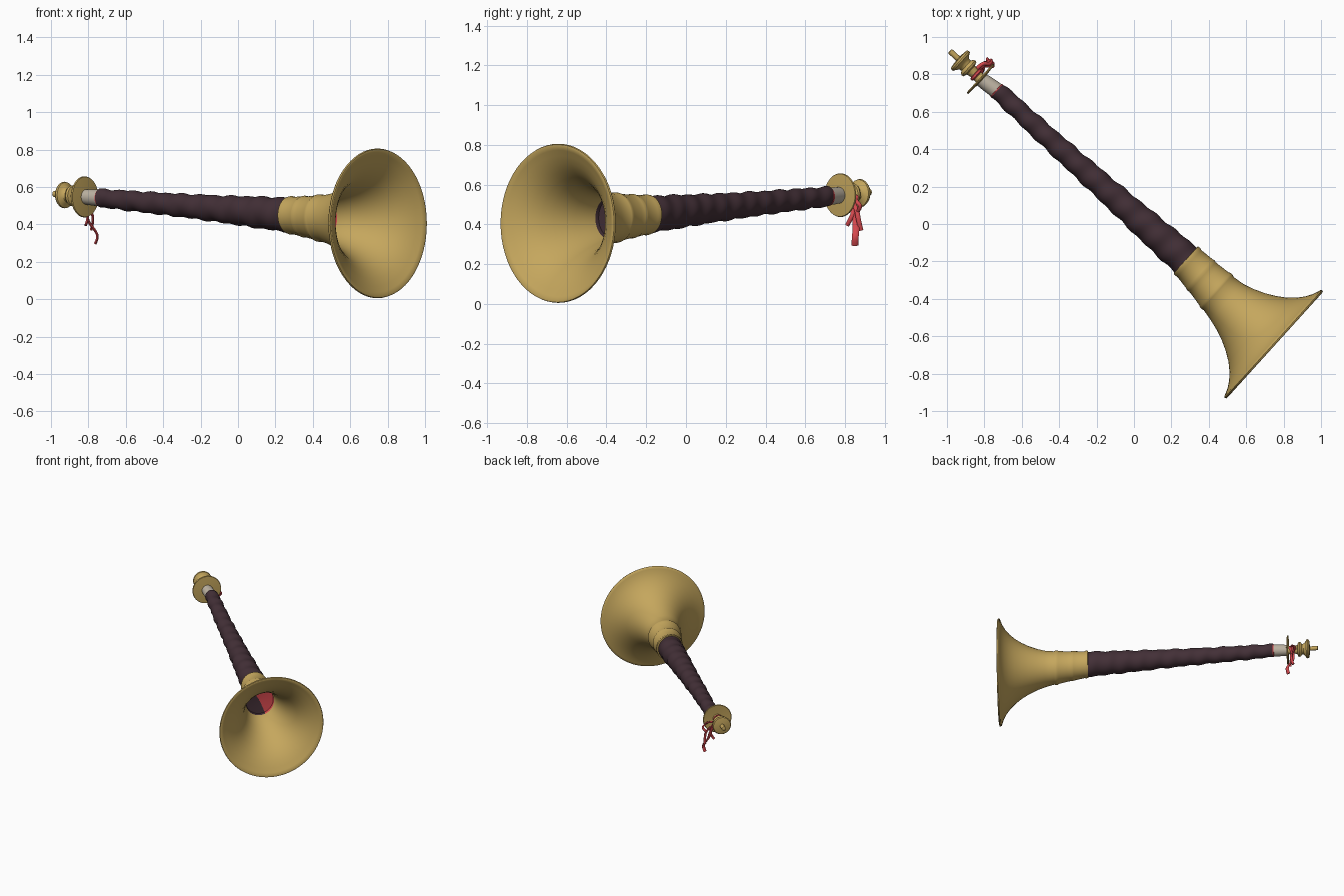
import bpy, bmesh, math
from mathutils import Vector

if "Cube" in bpy.data.objects:
    bpy.data.objects.remove(bpy.data.objects["Cube"])

# ---- colours ----
def material(name, rgb):
    m = bpy.data.materials.new(name)
    m.diffuse_color = (*rgb, 1)
    m.use_nodes = True
    m.node_tree.nodes["Principled BSDF"].inputs["Base Color"].default_value = m.diffuse_color
    return m

GOLD = material("brass gold", (0.56, 0.385, 0.11))
PLUM = material("dark plum", (0.056, 0.029, 0.038))
IVORY = material("ivory", (0.52, 0.46, 0.37))
RED = material("ribbon red", (0.66, 0.065, 0.075))

# ---- long axis: tip of mouthpiece to bell rim, slightly bowed ----
LENGTH = 2.335
TIP = Vector((-0.985, 0.925, 0.562))
ALONG = Vector((0.741, -0.671, -0.067))
SIDE = Vector((0.671, 0.741, 0))
UP = Vector((0, 0, 1))
BOW = [(0, 0), (0.22, 0), (0.35, 0.014), (0.7, 0.010), (1.3, 0.014),
       (1.69, 0.019), (2.0, 0), (2.4, 0)]

def lerp(table, t):
    for (a, va), (b, vb) in zip(table, table[1:]):
        if t <= b:
            return va + (vb - va) * (t - a) / (b - a)
    return table[-1][1]

def centre(t):
    return TIP + ALONG * t + SIDE * lerp(BOW, t)

def turned(name, profile, mats, sides=48, cap_start=True, cap_end=True, lump=None, angle=40):
    """Turn a profile of (distance along axis, radius) around the bowed axis."""
    bm = bmesh.new()
    rings = []
    for t, r in profile:
        ring = []
        for i in range(sides):
            a = math.tau * i / sides
            q = r + (lump(t, a) if lump else 0)
            ring.append(bm.verts.new(centre(t) + SIDE * (0.97 * q * math.cos(a)) + UP * (q * math.sin(a))))
        rings.append(ring)
    for p, q in zip(rings, rings[1:]):
        for i in range(sides):
            j = (i + 1) % sides
            bm.faces.new((p[i], p[j], q[j], q[i]))
    if cap_start:
        bm.faces.new(rings[0][::-1])
    if cap_end:
        bm.faces.new(rings[-1])
    bmesh.ops.recalc_face_normals(bm, faces=bm.faces)
    return finish(name, bm, mats, angle)

def finish(name, bm, mats, angle=40):
    me = bpy.data.meshes.new(name)
    bm.to_mesh(me)
    bm.free()
    for m in mats:
        me.materials.append(m)
    ob = bpy.data.objects.new(name, me)
    bpy.context.collection.objects.link(ob)
    bpy.ops.object.select_all(action='DESELECT')
    ob.select_set(True)
    bpy.context.view_layer.objects.active = ob
    bpy.ops.object.shade_smooth_by_angle(angle=math.radians(angle))
    return ob

# ---- mouthpiece: stem, two turned knobs and a waist ----
turned("mouthpiece", [
    (0.0, 0.012), (0.003, 0.016), (0.06, 0.016), (0.062, 0.045), (0.066, 0.065),
    (0.075, 0.071), (0.085, 0.069), (0.092, 0.055), (0.105, 0.040), (0.118, 0.038),
    (0.125, 0.050), (0.135, 0.056), (0.146, 0.052), (0.152, 0.034), (0.175, 0.028),
    (0.21, 0.030), (0.23, 0.035)], [GOLD], 32)

# ---- lip disc, slightly dished ----
turned("lip_disc", [(0.222, 0.03), (0.216, 0.106), (0.221, 0.110), (0.227, 0.107),
                    (0.233, 0.03)], [GOLD], 40)

# ---- ivory neck with a thin red binding ----
turned("neck", [(0.225, 0.040), (0.27, 0.043), (0.345, 0.045)], [IVORY], 32)
turned("neck_binding", [(0.322, 0.040), (0.325, 0.0475), (0.333, 0.0475), (0.336, 0.040)], [RED], 32)

# ---- wrapped tube with spiral lumps ----
TUBE = [(0.33, 0.049), (0.6, 0.055), (0.9, 0.062), (1.2, 0.072), (1.5, 0.086), (1.70, 0.093)]
def wrap(t, a):
    return 0.0032 * math.sin(math.tau * t / 0.115 + a) + 0.0018 * math.sin(math.tau * t / 0.19 - 2 * a)
turned("wrapped_tube", [(0.33 + 1.37 * i / 96, lerp(TUBE, 0.33 + 1.37 * i / 96)) for i in range(97)],
       [PLUM], 36, lump=wrap)

# ---- bell: ringed collar, flare, rolled rim, then the hollow inside ----
OUTER = [(1.685, 0.088), (1.686, 0.100), (1.70, 0.103), (1.712, 0.099), (1.79, 0.108),
         (1.80, 0.112), (1.812, 0.109), (1.84, 0.112), (1.90, 0.121), (1.912, 0.127),
         (1.925, 0.127), (1.937, 0.123), (2.0, 0.134), (2.06, 0.152), (2.12, 0.177),
         (2.17, 0.204), (2.22, 0.238), (2.26, 0.275), (2.29, 0.312), (2.312, 0.350),
         (2.324, 0.382), (2.328, 0.395), (2.335, 0.400), (2.343, 0.397)]
INNER = [(2.345, 0.388), (2.334, 0.368), (2.318, 0.338), (2.295, 0.299), (2.26, 0.258),
         (2.22, 0.222), (2.17, 0.190), (2.12, 0.163), (2.06, 0.139), (2.0, 0.121),
         (1.95, 0.112), (1.90, 0.107)]
turned("bell", OUTER + INNER, [GOLD], 64, cap_start=False, cap_end=False, angle=50)

# ---- lining deep in the bell, plum on one side and red on the other ----
lining = turned("bell_lining", [(1.945, 0.109), (1.925, 0.106), (1.92, 0.05), (1.918, 0.004)],
                [PLUM, RED], 32, cap_start=False)
for p in lining.data.polygons:
    d = p.center - centre(1.925)
    p.material_index = 1 if d.dot(SIDE) + 0.5 * d.z > 0 else 0

# ---- ribbon tied round the mouthpiece waist, with hanging strands ----
turned("ribbon_tie", [(0.178, 0.026), (0.182, 0.038), (0.194, 0.040), (0.202, 0.027)], [RED], 24)

def strand(name, points, width, thick=0.007):
    """Soft flat ribbon swept through a few points, wide along y."""
    cu = bpy.data.curves.new(name, 'CURVE')
    cu.dimensions = '3D'
    sp = cu.splines.new('NURBS')
    sp.points.add(len(points) - 1)
    for p, co in zip(sp.points, points):
        p.co = (*co, 1)
    sp.use_endpoint_u = True
    sp.order_u = 3
    sp.resolution_u = 6
    tmp = bpy.data.objects.new(name + "_path", cu)
    bpy.context.collection.objects.link(tmp)
    me = tmp.to_mesh()
    path = [v.co.copy() for v in me.vertices]
    tmp.to_mesh_clear()
    bpy.data.objects.remove(tmp)
    bm = bmesh.new()
    rings = []
    for i, c in enumerate(path):
        d = (path[min(i + 1, len(path) - 1)] - path[max(i - 1, 0)]).normalized()
        n = d.cross(Vector((0, 1, 0.05))).normalized()
        w = n.cross(d)
        rings.append([bm.verts.new(c + w * (width / 2 * math.cos(math.tau * k / 8))
                                   + n * (thick * math.sin(math.tau * k / 8))) for k in range(8)])
    for p, q in zip(rings, rings[1:]):
        for k in range(8):
            bm.faces.new((p[k], p[(k + 1) % 8], q[(k + 1) % 8], q[k]))
    bm.faces.new(rings[0][::-1])
    bm.faces.new(rings[-1])
    bmesh.ops.recalc_face_normals(bm, faces=bm.faces)
    finish(name, bm, [RED], 60)

strand("ribbon_long", [(-0.83, 0.82, 0.52), (-0.81, 0.85, 0.47), (-0.80, 0.855, 0.41),
                       (-0.765, 0.855, 0.37), (-0.745, 0.85, 0.33), (-0.765, 0.85, 0.295)], 0.034)
strand("ribbon_short_left", [(-0.83, 0.82, 0.51), (-0.81, 0.845, 0.47), (-0.80, 0.83, 0.43),
                             (-0.815, 0.81, 0.395)], 0.022)
strand("ribbon_short_right", [(-0.83, 0.83, 0.52), (-0.79, 0.86, 0.48), (-0.77, 0.865, 0.43),
                              (-0.785, 0.88, 0.37)], 0.024)
strand("ribbon_knot", [(-0.84, 0.83, 0.54), (-0.81, 0.865, 0.55), (-0.77, 0.85, 0.52),
                       (-0.755, 0.885, 0.49), (-0.79, 0.86, 0.46)], 0.02)
